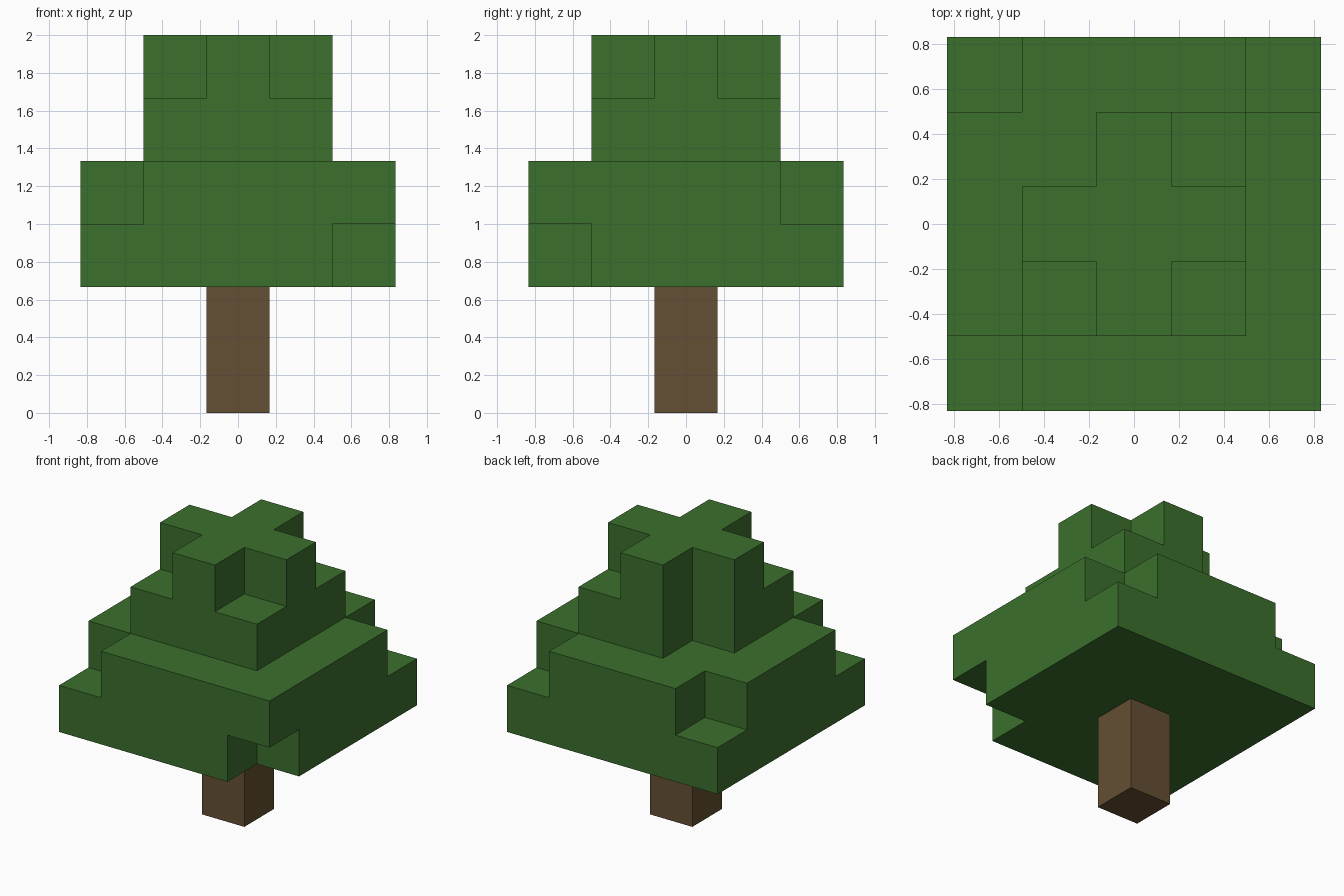
import bpy, bmesh
from itertools import product
from mathutils import Vector

cube = bpy.data.objects.get("Cube")
if cube:
    bpy.data.objects.remove(cube, do_unlink=True)

U = 1 / 3  # edge length of one block


def material(name, rgb):
    m = bpy.data.materials.new(name)
    m.use_nodes = True
    colour = (*rgb, 1)
    m.diffuse_color = colour
    m.node_tree.nodes["Principled BSDF"].inputs["Base Color"].default_value = colour
    return m


def square(radius, level, missing=()):
    """One layer of blocks, without the given corners (signs of x and y)."""
    span = range(-radius, radius + 1)
    gone = {(sx * radius, sy * radius) for sx, sy in missing}
    return {(x, y, level) for x, y in product(span, span) if (x, y) not in gone}


def build_blocks(name, cells, mat):
    """Make the outer skin of a set of blocks."""
    bm = bmesh.new()
    for cell in cells:
        centre = Vector(cell) + Vector((0, 0, 0.5))
        for axis, sign in product(range(3), (-1, 1)):
            n = Vector((0, 0, 0))
            n[axis] = sign
            if tuple(int(c + d) for c, d in zip(cell, n)) in cells:
                continue
            a = Vector((0, 0, 0))
            a[(axis + 1) % 3] = 1
            b = n.cross(a)
            bm.faces.new([bm.verts.new((centre + (n + a * i + b * j) / 2) * U)
                          for i, j in ((-1, -1), (1, -1), (1, 1), (-1, 1))])
    bmesh.ops.remove_doubles(bm, verts=bm.verts, dist=0.001)
    mesh = bpy.data.meshes.new(name)
    bm.to_mesh(mesh)
    bm.free()
    mesh.materials.append(mat)
    obj = bpy.data.objects.new(name, mesh)
    bpy.context.collection.objects.link(obj)


leaf_green = material("leaf green", (0.045, 0.162, 0.026))
bark_brown = material("bark brown", (0.130, 0.080, 0.033))

corners = set(product((-1, 1), (-1, 1)))
front_left, back_right = (1, -1), (-1, 1)

# Trunk: a column of two blocks
build_blocks("trunk", square(0, 0) | square(0, 1), bark_brown)

# Leaves: two wide layers, then two narrow ones ending in a cross
leaves = (square(2, 2, {front_left})
          | square(2, 3, corners - {front_left})
          | square(1, 4, {back_right})
          | square(1, 5, corners))
build_blocks("leaves", leaves, leaf_green)
